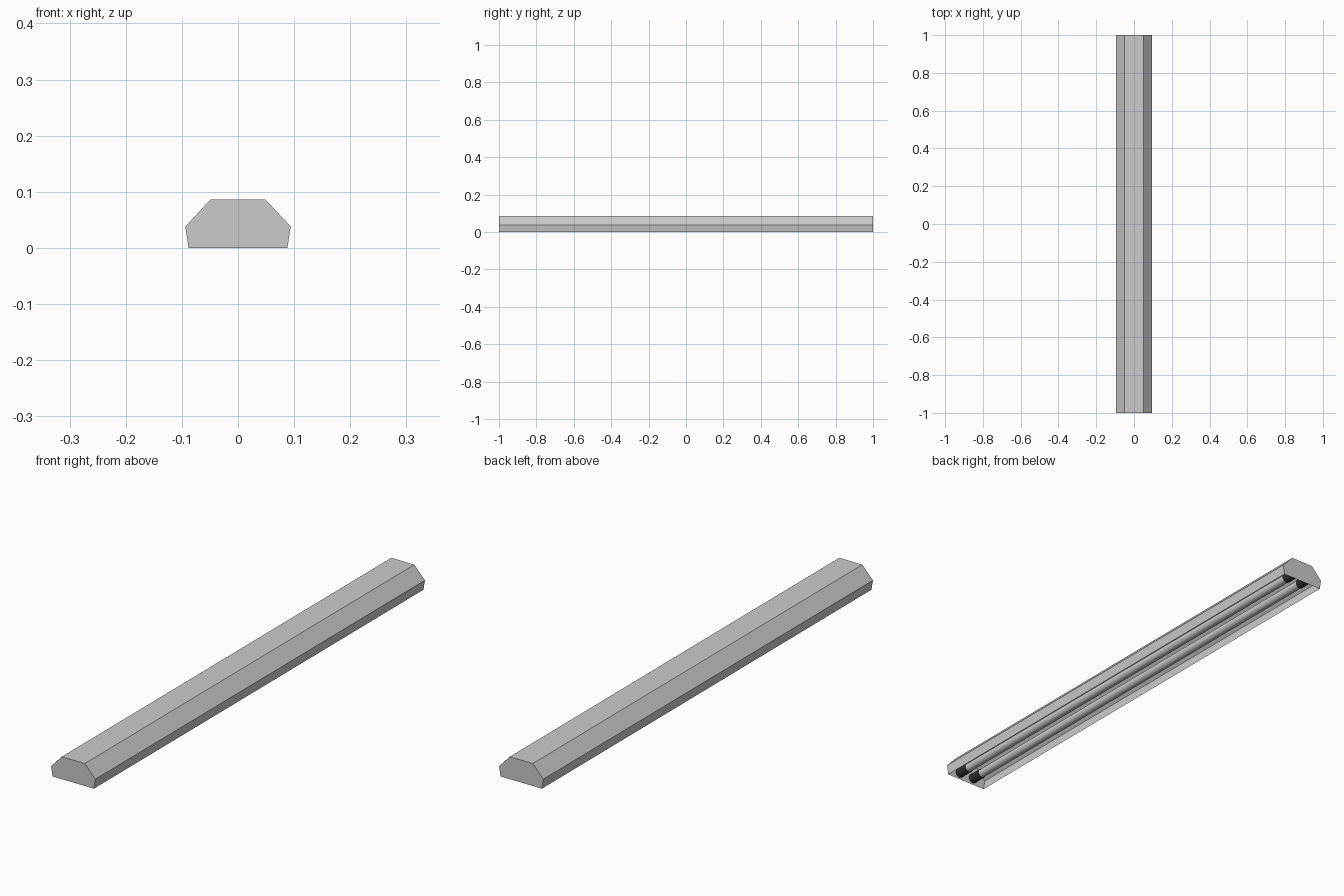
import bpy, bmesh, math

if "Cube" in bpy.data.objects:
    bpy.data.objects.remove(bpy.data.objects["Cube"])

HALF = 1.0
PROFILE = [(-0.088, 0), (-0.094, 0.038), (-0.049, 0.086),
           (0.049, 0.086), (0.094, 0.038), (0.088, 0)]


def material(name, color):
    m = bpy.data.materials.new(name)
    m.diffuse_color = color
    m.use_nodes = True
    m.node_tree.nodes["Principled BSDF"].inputs["Base Color"].default_value = m.diffuse_color
    return m


def rod(name, x, y, z, radius, length, mat=None):
    bpy.ops.mesh.primitive_cylinder_add(vertices=24, radius=radius, depth=length,
                                        location=(x, y, z),
                                        rotation=(math.pi / 2, 0, 0))
    ob = bpy.context.object
    ob.name = name
    bpy.ops.object.shade_smooth_by_angle()
    if mat:
        ob.data.materials.append(mat)


# Sheet housing: open underneath, closed at both ends
bm = bmesh.new()
front = [bm.verts.new((x, -HALF, z)) for x, z in PROFILE]
back = [bm.verts.new((x, HALF, z)) for x, z in PROFILE]
for i in range(len(PROFILE) - 1):
    bm.faces.new((front[i], back[i], back[i + 1], front[i + 1]))
bm.faces.new(front)
bm.faces.new(back[::-1])
bmesh.ops.recalc_face_normals(bm, faces=bm.faces)
mesh = bpy.data.meshes.new("housing")
bm.to_mesh(mesh)
bm.free()
# Normals point outwards: the top panel must face up
if max(mesh.polygons, key=lambda p: p.center.z).normal.z < 0:
    mesh.flip_normals()
bpy.context.collection.objects.link(bpy.data.objects.new("housing", mesh))

# Two lamp tubes with dark sockets at each end
dark = material("socket_black", (0.03, 0.03, 0.03, 1))
for sx, side in ((-1, "left"), (1, "right")):
    rod("tube_" + side, sx * 0.033, 0, 0.025, 0.0165, 1.9)
    for sy, end in ((-1, "front"), (1, "back")):
        rod(f"socket_{side}_{end}", sx * 0.033, sy * 0.972, 0.025, 0.0185, 0.054, dark)
